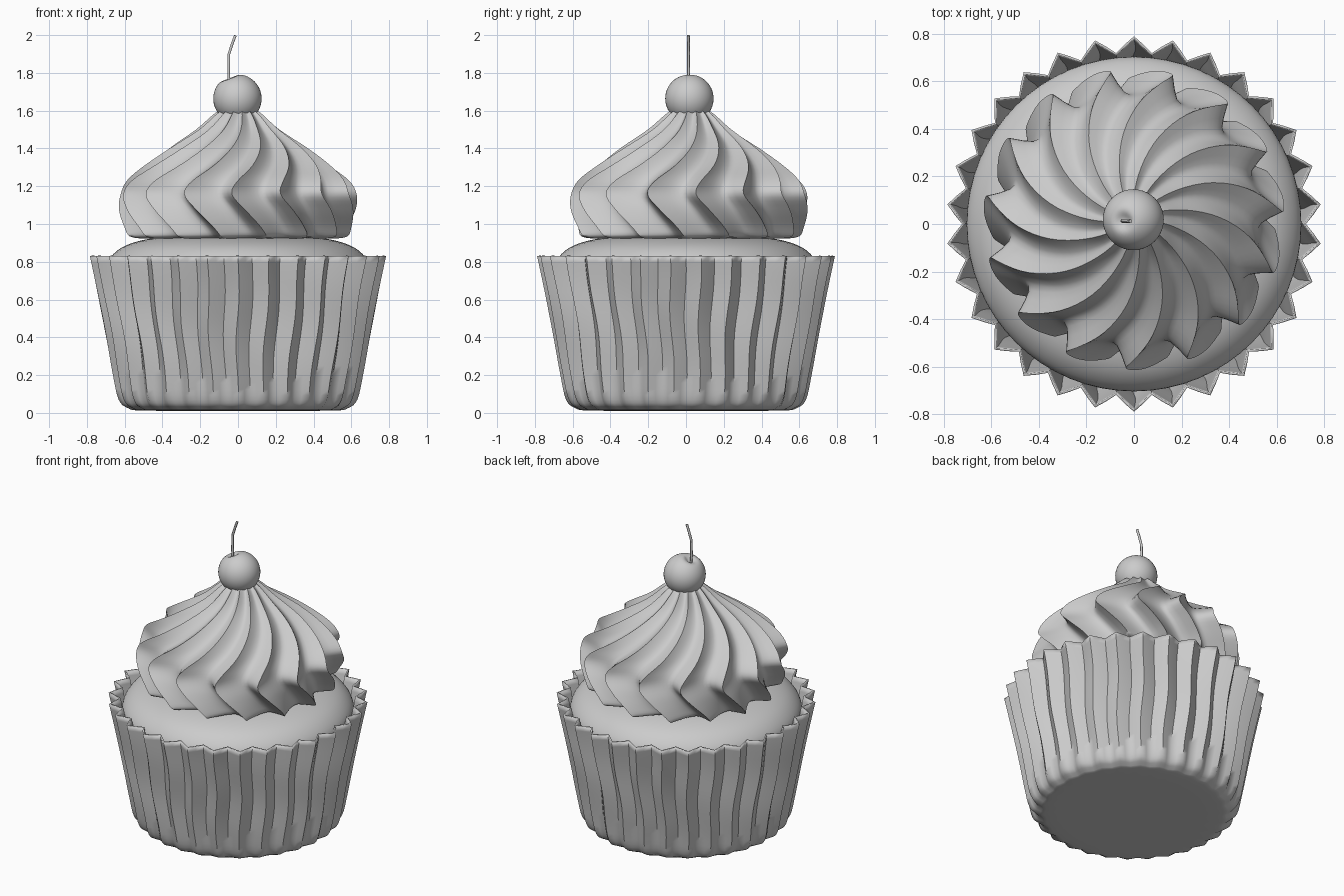
import bpy, bmesh
from math import sin, cos, pi, radians, exp
from mathutils import Vector

if "Cube" in bpy.data.objects:
    bpy.data.objects.remove(bpy.data.objects["Cube"])


def interp(pts, steps):
    """Smooth Catmull-Rom resampling of a list of tuples."""
    out = []
    n = len(pts)
    for i in range(n - 1):
        p = [Vector(pts[min(max(k, 0), n - 1)]) for k in (i - 1, i, i + 1, i + 2)]
        for s in range(steps):
            t = s / steps
            out.append(0.5 * (2 * p[1] + (p[2] - p[0]) * t
                              + (2 * p[0] - 5 * p[1] + 4 * p[2] - p[3]) * t * t
                              + (3 * p[1] - p[0] - 3 * p[2] + p[3]) * t ** 3))
    return out + [Vector(pts[-1])]


def loft(name, profile, segs, shape, caps=(True, True), angle=60, centre=(0, 0)):
    """Rings of vertices; shape(ring, j) gives radius, angle and height."""
    bm = bmesh.new()
    rings = []
    for ring in profile:
        row = []
        for j in range(segs):
            r, a, z = shape(ring, j)
            row.append(bm.verts.new((centre[0] + r * cos(a), centre[1] + r * sin(a), z)))
        rings.append(row)
    for lo, hi in zip(rings, rings[1:]):
        for j in range(segs):
            k = (j + 1) % segs
            bm.faces.new((lo[j], lo[k], hi[k], hi[j]))
    if caps[0]:
        bm.faces.new(rings[0][::-1])
    if caps[1]:
        bm.faces.new(rings[-1])
    return finish(name, bm, angle)


def finish(name, bm, angle):
    bmesh.ops.recalc_face_normals(bm, faces=bm.faces[:])
    mesh = bpy.data.meshes.new(name)
    bm.to_mesh(mesh)
    bm.free()
    ob = bpy.data.objects.new(name, mesh)
    bpy.context.collection.objects.link(ob)
    bpy.ops.object.select_all(action='DESELECT')
    ob.select_set(True)
    bpy.context.view_layer.objects.active = ob
    bpy.ops.object.shade_smooth_by_angle(angle=radians(angle))
    return ob


# Pleated paper wrapper: (radius, height, pleat depth)
PLEATS = 30
wrap_profile = interp([(0.10, 0.012, 0), (0.50, 0.012, 0.008), (0.585, 0.025, 0.02),
                       (0.635, 0.07, 0.035), (0.665, 0.20, 0.042), (0.705, 0.42, 0.05),
                       (0.748, 0.64, 0.058), (0.788, 0.83, 0.066)], 4)


def wrap_shape(ring, j):
    r, z, depth = ring
    a = pi / 2 + 2 * pi * j / (PLEATS * 4)
    dip = (0, 0.5, 1, 0.5)[j % 4]
    wobble = 0.016 * sin(9 * z + 3 * a) * sin(pi * min(z / 0.83, 1))
    return r - depth * dip, a + wobble, z


wrapper = loft("paper_wrapper", wrap_profile, PLEATS * 4, wrap_shape, (True, False))
solid = wrapper.modifiers.new("paper_thickness", 'SOLIDIFY')
solid.thickness = 0.01
solid.offset = -1

# Domed cake inside the wrapper: (radius, height)
cake_profile = interp([(0.53, 0.06), (0.61, 0.50), (0.67, 0.68), (0.703, 0.76), (0.67, 0.83),
                       (0.59, 0.888), (0.45, 0.925), (0.25, 0.938), (0.02, 0.94)], 4)
loft("cake", cake_profile, 64,
     lambda ring, j: (ring[0], 2 * pi * j / 64, ring[1]), angle=60)

# Swirled frosting: (radius, height, twist in degrees)
RIDGES, PER = 15, 10
frost_profile = interp([(0.50, 0.922, 18), (0.575, 0.935, 18), (0.60, 0.99, 14),
                        (0.625, 1.08, 6), (0.622, 1.16, 0), (0.585, 1.23, 3),
                        (0.49, 1.31, 12), (0.36, 1.405, 22), (0.22, 1.50, 31),
                        (0.11, 1.595, 38), (0.05, 1.61, 40)], 4)


def frost_shape(ring, j):
    r, z, twist = ring
    f = (j % PER) / PER
    # gentle slope on one side of each ridge, steep on the other
    dip = f / 0.7 if f < 0.7 else (1 - f) / 0.3
    dip = sin(dip * pi / 2) ** 0.9
    a = radians(3 + twist) + 2 * pi * j / (RIDGES * PER)
    return r * (1.01 - 0.17 * dip), a, z


loft("frosting", frost_profile, RIDGES * PER, frost_shape, angle=60, centre=(0, 0.02))

# Cherry with a dimple where the stem enters
bm = bmesh.new()
bmesh.ops.create_uvsphere(bm, u_segments=40, v_segments=28, radius=0.128)
axis = Vector((-0.045, -0.004, 0.118)).normalized()
for v in bm.verts:
    d = v.co.normalized().angle(axis)
    v.co -= axis * 0.032 * exp(-(d / 0.27) ** 2)
    v.co += Vector((-0.003, 0.018, 1.664))
finish("cherry", bm, 80)

# Thin bent stem
curve = bpy.data.curves.new("stem", 'CURVE')
curve.dimensions = '3D'
curve.bevel_depth = 0.008
curve.bevel_resolution = 1
curve.use_fill_caps = True
path = [(-0.046, 0.013, 1.73), (-0.05, 0.013, 1.80), (-0.048, 0.013, 1.90),
        (-0.032, 0.013, 1.95), (-0.014, 0.012, 1.998)]
spline = curve.splines.new('POLY')
spline.points.add(len(path) - 1)
for p, co in zip(spline.points, path):
    p.co = (*co, 1)
bpy.context.collection.objects.link(bpy.data.objects.new("stem", curve))
